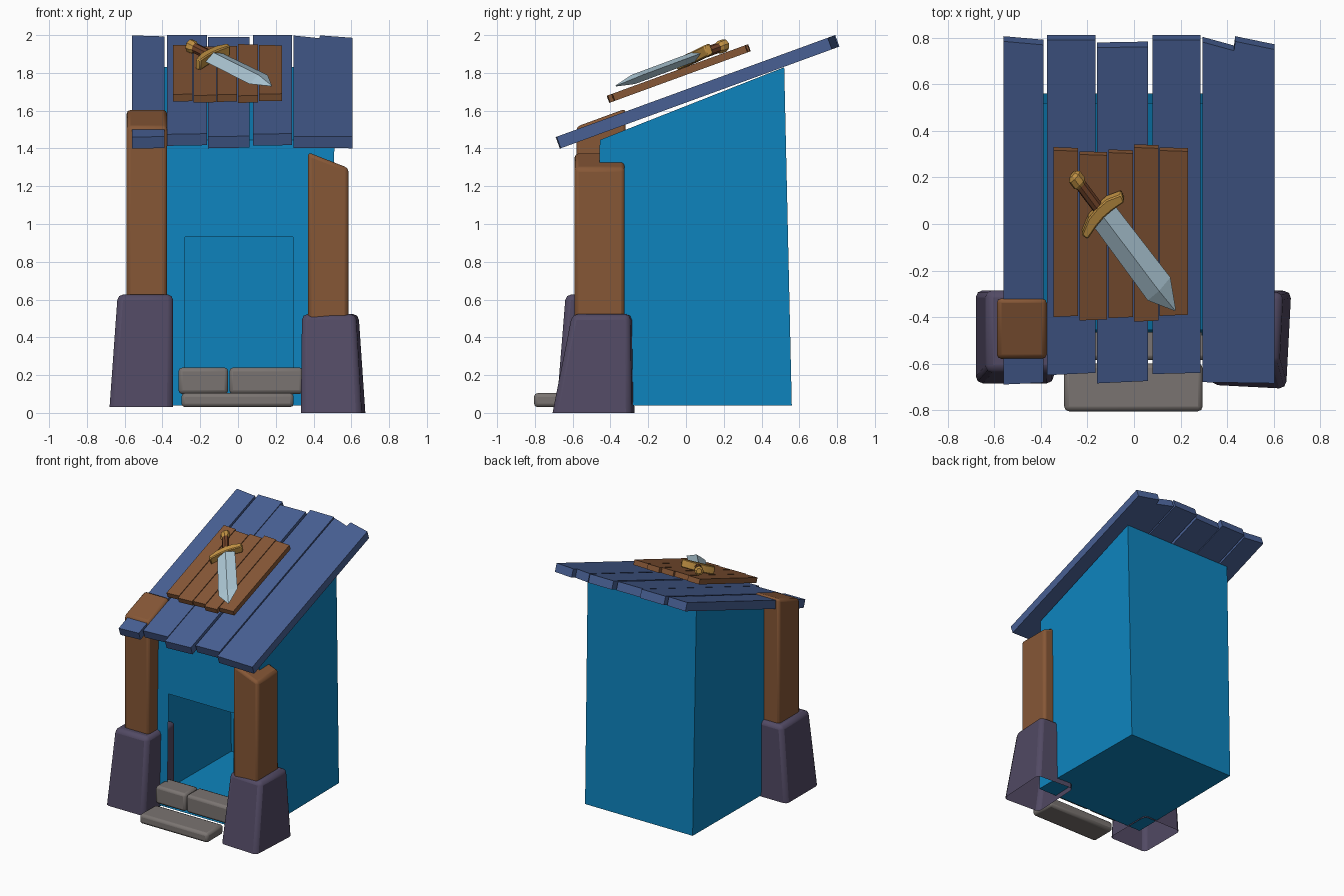
import bpy, bmesh, math
from mathutils import Matrix, Vector

if "Cube" in bpy.data.objects:
    bpy.data.objects.remove(bpy.data.objects["Cube"], do_unlink=True)


def material(name, *rgb):
    m = bpy.data.materials.new(name)
    m.use_nodes = True
    col = [((c / 255 + 0.055) / 1.055) ** 2.4 for c in rgb] + [1]
    m.diffuse_color = col
    m.node_tree.nodes["Principled BSDF"].inputs["Base Color"].default_value = col
    return m


BLUE = material("wall_blue", 14, 132, 190)
ROOF = material("roof_navy", 72, 96, 148)
WOOD = material("warm_wood", 134, 87, 54)
BASE = material("purple_stone", 82, 74, 100)
STONE = material("grey_stone", 122, 116, 113)
STEEL = material("pale_steel", 172, 199, 212)
GOLD = material("gold", 194, 146, 68)
GRIP = material("grip_brown", 112, 66, 40)


def build(name, verts, faces, mat, bevel=0, segments=2):
    bm = bmesh.new()
    vs = [bm.verts.new(v) for v in verts]
    for f in faces:
        bm.faces.new([vs[i] for i in f])
    bmesh.ops.recalc_face_normals(bm, faces=bm.faces)
    mesh = bpy.data.meshes.new(name)
    bm.to_mesh(mesh)
    bm.free()
    mesh.materials.append(mat)
    ob = bpy.data.objects.new(name, mesh)
    bpy.context.collection.objects.link(ob)
    if bevel:
        mod = ob.modifiers.new("Bevel", "BEVEL")
        mod.width, mod.segments = bevel, segments
        bpy.ops.object.select_all(action="DESELECT")
        ob.select_set(True)
        bpy.context.view_layer.objects.active = ob
        bpy.ops.object.shade_smooth_by_angle(angle=math.radians(40))
    return ob


def prism_faces(n, bottom=True, top=True):
    faces = [(i, (i + 1) % n, n + (i + 1) % n, n + i) for i in range(n)]
    if bottom:
        faces.append(tuple(range(n)))
    if top:
        faces.append(tuple(range(n, 2 * n)))
    return faces


def block(name, mat, low, high, z0, top_z, bevel, bottom=True, turn=0):
    """Tapered block; low and high are (x0, x1, y0, y1), top_z(x, y) shapes the top."""
    def corners(r):
        c = Vector(((r[0] + r[1]) / 2, (r[2] + r[3]) / 2))
        pts = [(r[0], r[2]), (r[1], r[2]), (r[1], r[3]), (r[0], r[3])]
        return [c + Matrix.Rotation(turn, 2) @ (Vector(p) - c) for p in pts]
    verts = [(p.x, p.y, z0) for p in corners(low)]
    verts += [(p.x, p.y, top_z(p.x, p.y)) for p in corners(high)]
    return build(name, verts, prism_faces(4, bottom), mat, bevel)


def frame(u, v, w, origin):
    """Maps (u, v, w) coordinates into space."""
    m = Matrix((u, v, w)).transposed()
    return lambda p: m @ Vector(p) + Vector(origin)


def slab(name, outline, place, w0, w1, mat, bevel=0):
    verts = [place((a, b, w)) for w in (w0, w1) for a, b in outline]
    return build(name, verts, prism_faces(len(outline)), mat, bevel, 1)


def loft(name, sections, sides, place, mat):
    """Rings of (distance, half width, half height) along the first axis."""
    verts, faces = [], []
    for s, rw, rh in sections:
        for i in range(sides):
            a = math.tau * i / sides
            verts.append(place((s, rw * math.cos(a), rh * math.sin(a))))
    for k in range(len(sections) - 1):
        faces += [tuple(j + k * sides for j in f) for f in prism_faces(sides, False, False)]
    faces += [tuple(range(sides)), tuple(range(len(verts) - sides, len(verts)))]
    return build(name, verts, faces, mat)


SLOPE = 0.365
PITCH = math.atan(SLOPE)
NORMAL = (0, -math.sin(PITCH), math.cos(PITCH))

# Hollow hut body: thin shell, sloping top, doorway open at the front
def front(x, z):
    return (x, -0.485 + 0.02 * z, z)

FLOOR, DOOR = 0.04, 0.93
body = [front(-0.46, FLOOR), front(-0.28, FLOOR), front(-0.28, DOOR), front(0.29, DOOR),
        front(0.29, FLOOR), front(0.50, FLOOR), front(0.51, 1.445), front(-0.46, 1.445),
        (-0.45, 0.56, FLOOR), (0.49, 0.56, FLOOR), (0.495, 0.52, 1.83), (-0.455, 0.52, 1.83)]
build("hut_body", body, [
    (0, 1, 2, 7), (2, 3, 6, 7), (3, 4, 5, 6),
    (0, 1, 4, 5, 9, 8), (8, 9, 10, 11),
    (5, 9, 10, 6), (0, 8, 11, 7), (6, 10, 11, 7)], BLUE)

# Roof planks: x range, front edge, then back edge points from right to left
roof = frame((1, 0, 0), (0, 1, SLOPE), NORMAL, (0, 0, 1.712))
planks = [
    (-0.56, -0.39, -0.69, -0.682, [0.77, 0.785]),
    (-0.375, -0.165, -0.65, -0.64, [0.79, 0.79]),
    (-0.16, 0.06, -0.685, -0.675, [0.762, 0.758]),
    (0.08, 0.285, -0.645, -0.64, [0.79, 0.79]),
]
for i, (x0, x1, f0, f1, (b1, b0)) in enumerate(planks):
    slab(f"roof_plank_{i + 1}", [(x0, f0), (x1, f1), (x1, b1), (x0, b0)],
         roof, -0.065, 0, ROOF)
slab("roof_plank_wide", [(0.295, -0.68), (0.605, -0.685), (0.605, 0.75), (0.435, 0.785),
                         (0.43, 0.745), (0.295, 0.782)], roof, -0.065, 0, ROOF)

# Sign boards raised above the roof
sign = frame((1, 0, 0), (0, 1, SLOPE), NORMAL, (0, 0, 1.832))
boards = [(-0.345, -0.24, -0.4, 0.313), (-0.235, -0.115, -0.415, 0.295),
          (-0.11, -0.005, -0.405, 0.303), (0.0, 0.105, -0.42, 0.325),
          (0.11, 0.232, -0.395, 0.312)]
for i, (x0, x1, y0, y1) in enumerate(boards):
    slab(f"sign_board_{i + 1}", [(x0, y0), (x1, y0 + 0.005), (x1, y1), (x0, y1 + 0.004)],
         sign, -0.04, 0, WOOD)

# Sword lying over the sign
sword = frame((0.576, -0.765, -0.285), (0.66, 0.67, 0.32), NORMAL, (-0.14, 0.05, 1.888))
loft("sword_blade", [(0.0, 0.068, 0.026), (0.43, 0.074, 0.026), (0.55, 0.004, 0.003)],
     4, sword, STEEL)
loft("sword_grip", [(-0.16, 0.027, 0.027), (0.0, 0.027, 0.027)], 8, sword, GRIP)
loft("sword_pommel", [(-0.215, 0.02, 0.02), (-0.2, 0.036, 0.034), (-0.165, 0.036, 0.034),
                      (-0.15, 0.026, 0.026)], 8, sword, GOLD)
guard = [(-0.03, -0.06), (-0.035, 0), (-0.03, 0.06), (0.0, 0.13),
         (0.035, 0.12), (0.022, 0.05), (0.018, 0), (0.022, -0.05), (0.035, -0.12), (0.0, -0.13)]
slab("sword_guard", guard, sword, -0.03, 0.03, GOLD, 0.006)

# Wooden posts with slanted tops
tall = (-0.59, -0.375, -0.58, -0.32)
block("tall_post", WOOD, tall, tall, 0.5, lambda x, y: 1.727 + SLOPE * y, 0.02)
short = (0.37, 0.585, -0.59, -0.325)
block("short_post", WOOD, short, short, 0.4, lambda x, y: 1.38 - 0.39 * (x - 0.37), 0.02)

# Stone footings, open underneath
block("tall_footing", BASE, (-0.68, -0.345, -0.685, -0.285), (-0.637, -0.343, -0.637, -0.285),
      0.03, lambda x, y: 0.627, 0.03, bottom=False)
block("short_footing", BASE, (0.342, 0.665, -0.70, -0.28), (0.345, 0.632, -0.597, -0.287),
      0.0, lambda x, y: 0.523, 0.03, bottom=False, turn=math.radians(-3))

# Door steps
for name, box, z0, z1 in [("lower_step", (-0.3, 0.295, -0.805, -0.6), 0.03, 0.105),
                          ("upper_step_right", (-0.315, -0.052, -0.585, -0.42), 0.1, 0.24),
                          ("upper_step_left", (-0.046, 0.345, -0.585, -0.42), 0.1, 0.24)]:
    block(name, STONE, box, box, z0, lambda x, y, z=z1: z, 0.02)
